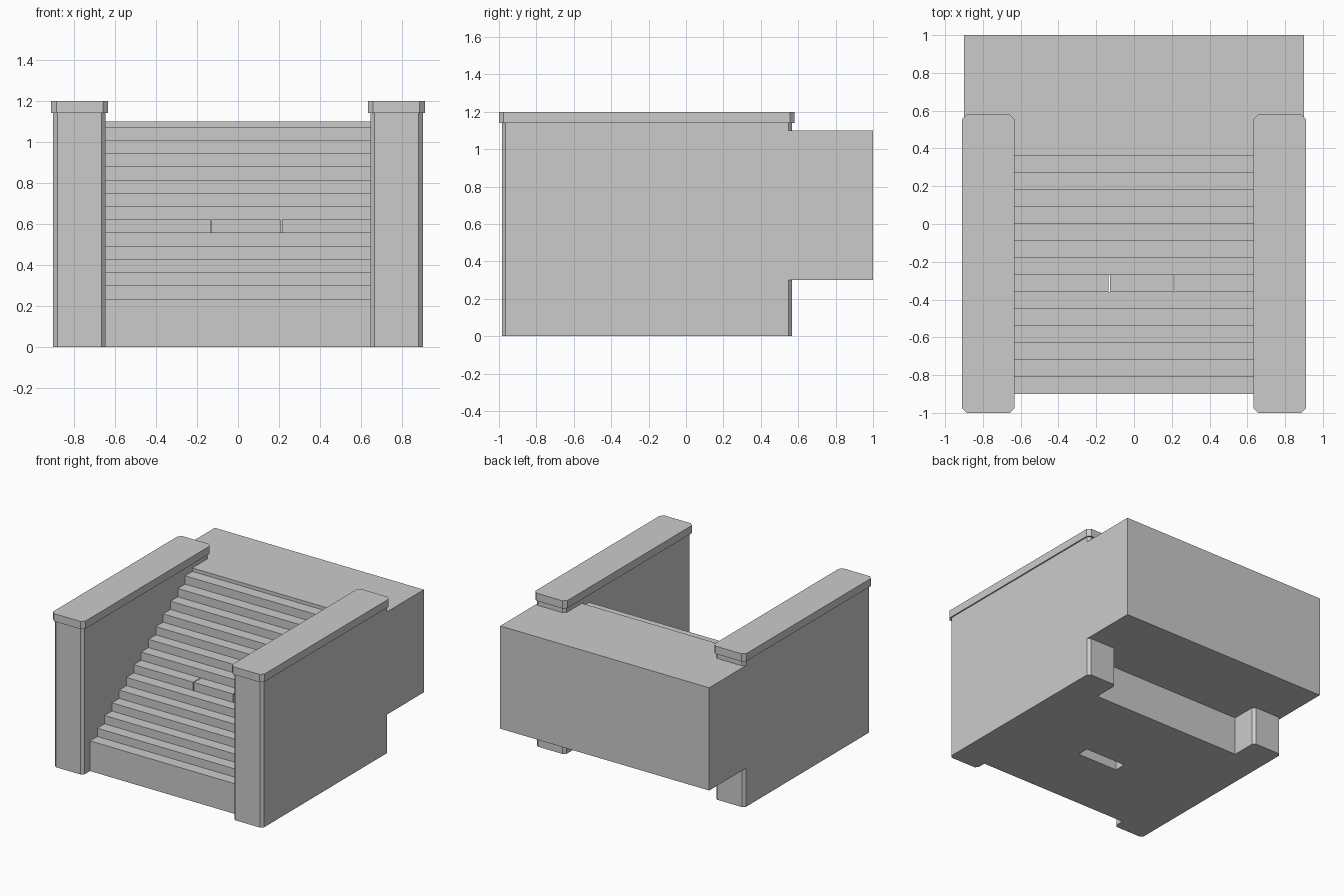
import bpy, bmesh

if "Cube" in bpy.data.objects:
    bpy.data.objects.remove(bpy.data.objects["Cube"])

def finish(name, bm):
    bmesh.ops.recalc_face_normals(bm, faces=bm.faces)
    me = bpy.data.meshes.new(name)
    bm.to_mesh(me)
    bm.free()
    ob = bpy.data.objects.new(name, me)
    bpy.context.collection.objects.link(ob)
    return ob

def box(name, x, y, z, chamfer=0):
    """Box from ranges, optionally with chamfered vertical edges."""
    bm = bmesh.new()
    bmesh.ops.create_cube(bm, size=1)
    for v in bm.verts:
        v.co = [r[0] if c < 0 else r[1] for r, c in zip((x, y, z), v.co)]
    if chamfer:
        edges = [e for e in bm.edges
                 if abs(e.verts[0].co.z - e.verts[1].co.z) > 1e-4]
        bmesh.ops.bevel(bm, geom=edges, offset=chamfer, segments=1, affect='EDGES')
    return finish(name, bm)

# side walls with overhanging caps
for side, s in (("left", -1), ("right", 1)):
    box(side + "_wall", sorted((s * 0.645, s * 0.90)), (-0.985, 0.567), (0, 1.14), 0.02)
    box(side + "_wall_cap", sorted((s * 0.632, s * 0.91)), (-1.0, 0.58), (1.14, 1.2), 0.025)

# upper landing overhanging at the back
box("landing", (-0.90, 0.90), (0.36, 1.0), (0.30, 1.10))

# stair flight: stepped profile extruded across the width
STEPS, TREAD, RISE, Y0, Z0, W = 14, 0.09, 0.0645, -0.90, 0.235, 0.645
profile = [(Y0, 0)]
for k in range(STEPS):
    z = Z0 + RISE * k
    profile += [(Y0 + TREAD * k, z), (Y0 + TREAD * (k + 1), z)]
profile.append((Y0 + TREAD * STEPS, 0))
bm = bmesh.new()
face = bm.faces.new([bm.verts.new((-W, y, z)) for y, z in profile])
new = bmesh.ops.extrude_face_region(bm, geom=[face])["geom"]
bmesh.ops.translate(bm, vec=(2 * W, 0, 0),
                    verts=[g for g in new if isinstance(g, bmesh.types.BMVert)])
stairs = finish("stairs", bm)

# shaft under the loose middle block of the seventh step
cutter = box("shaft_cutter", (-0.134, 0.214), (-0.361, -0.27), (-0.1, 0.66))
cutter.hide_render = True
cutter.hide_viewport = True
# keep the cut below the next tread
mod = stairs.modifiers.new("shaft", 'BOOLEAN')
mod.operation = 'DIFFERENCE'
mod.solver = 'EXACT'
mod.object = cutter

# loose step block
top = Z0 + RISE * 6
box("loose_step_block", (-0.128, 0.208), (-0.36, -0.27), (top - RISE - 0.005, top))
